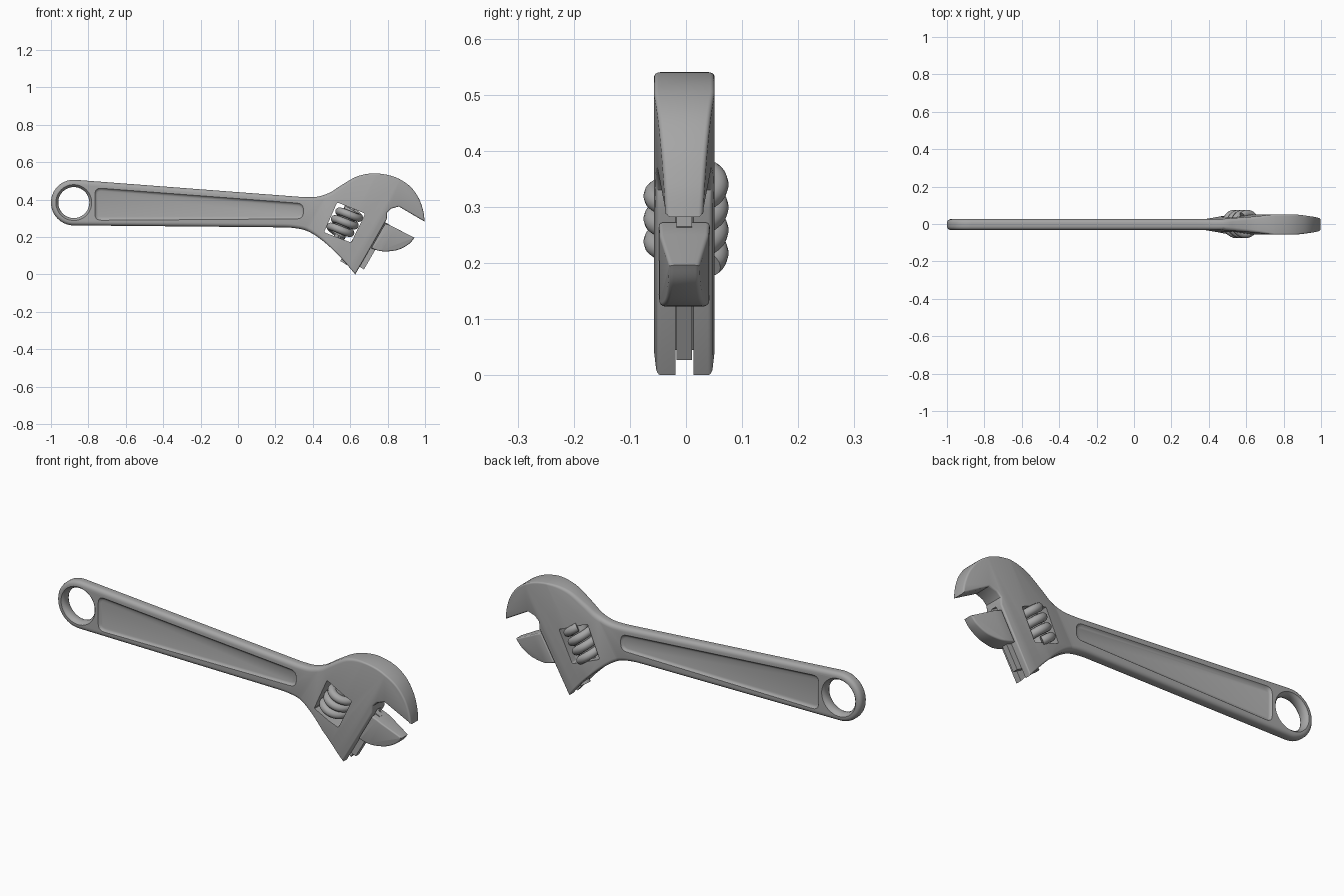
import bpy, bmesh
from math import sin, cos, pi, radians
from mathutils import Vector

cube = bpy.data.objects.get("Cube")
if cube:
    bpy.data.objects.remove(cube, do_unlink=True)

steel = bpy.data.materials.new("grey steel")
steel.use_nodes = True
GREY = (0.38, 0.38, 0.38, 1)
steel.diffuse_color = GREY
steel.node_tree.nodes["Principled BSDF"].inputs["Base Color"].default_value = GREY

# The head is tilted: u runs across the jaw slide, v along it
C, S = cos(radians(30)), sin(radians(30))


def tilted(u, v, y):
    return Vector((C * u + S * v, y, C * v - S * u))


def across(x, z):
    return C * x - S * z


def lerp(table, t):
    if t <= table[0][0]:
        return table[0][1]
    for (a, p), (b, q) in zip(table, table[1:]):
        if t <= b:
            return p + (q - p) * (t - a) / (b - a)
    return table[-1][1]


def finish(name, bm):
    bmesh.ops.recalc_face_normals(bm, faces=bm.faces[:])
    mesh = bpy.data.meshes.new(name)
    bm.to_mesh(mesh)
    bm.free()
    mesh.materials.append(steel)
    obj = bpy.data.objects.new(name, mesh)
    bpy.context.collection.objects.link(obj)
    return obj


def skin(bm, rings):
    loops = [[bm.verts.new(p) for p in ring] for ring in rings]
    n = len(loops[0])
    for a, b in zip(loops, loops[1:]):
        for i in range(n):
            j = (i + 1) % n
            bm.faces.new((a[i], a[j], b[j], b[i]))
    bm.faces.new(loops[0][::-1])
    bm.faces.new(loops[-1])


def loft(name, rings):
    bm = bmesh.new()
    skin(bm, rings)
    return finish(name, bm)


def spline(pts, n=6):
    p = [Vector(q) for q in [pts[0]] + pts + [pts[-1]]]
    out = []
    for a, b, c, d in zip(p, p[1:], p[2:], p[3:]):
        for k in range(n):
            t = k / n
            out.append(0.5 * (2 * b + (c - a) * t + (2 * a - 5 * b + 4 * c - d) * t * t
                              + (3 * b - a - 3 * c + d) * t ** 3))
    return out + [p[-1]]


def rounded(pts, r, n=5):
    out = []
    for i, q in enumerate(pts):
        q, a, b = Vector(q), Vector(pts[i - 1]), Vector(pts[(i + 1) % len(pts)])
        a = q + (a - q).normalized() * r
        b = q + (b - q).normalized() * r
        for k in range(n + 1):
            t = k / n
            out.append(a * (1 - t) ** 2 + q * 2 * t * (1 - t) + b * t * t)
    return out


def inset(pts, amount):
    # Move a counter-clockwise outline inwards; amount is a function of the point
    out = []
    for i, p in enumerate(pts):
        d1 = (p - pts[i - 1]).normalized()
        d2 = (pts[(i + 1) % len(pts)] - p).normalized()
        n1, n2 = Vector((-d1.y, d1.x)), Vector((-d2.y, d2.x))
        out.append(p + (n1 + n2) / max(1 + n1.dot(n2), 0.4) * amount(p))
    return out


def plate(name, outline, thick, edge, steps=4):
    # Rounded plate whose half thickness and edge radius vary across the tilt
    outline = [Vector(p) for p in outline]
    rad = lambda p: lerp(edge, across(p.x, p.y))
    rings = []
    for k in range(steps + 1):
        a = k / steps * pi / 2
        pts = inset(outline, lambda p: rad(p) * (1 - cos(a)))
        rings.append((max(sin(a), 0.01), pts))
    layers = [(-s, pts) for s, pts in reversed(rings)] + rings
    bm = bmesh.new()
    skin(bm, [[Vector((p.x, s, p.y)) for p in pts] for s, pts in layers])
    for u, _ in thick:
        bmesh.ops.bisect_plane(bm, geom=bm.verts[:] + bm.edges[:] + bm.faces[:], dist=1e-6,
                               plane_co=tilted(u, 0, 0), plane_no=(C, 0, -S))
    for v in bm.verts:
        u = across(v.co.x, v.co.z)
        y = lerp(thick, u) - lerp(edge, u) * (1 - abs(v.co.y))
        v.co.y = y if v.co.y > 0 else -y
    return finish(name, bm)


def box(name, u0, u1, v0, v1, half):
    base = [(u0, v0), (u1, v0), (u1, v1), (u0, v1)]
    return loft(name, [[tilted(u, v, y) for u, v in base] for y in (-half, half)])


def rod(name, u, v0, v1, r, n=32):
    return loft(name, [[tilted(u + r * cos(2 * pi * k / n), v, r * sin(2 * pi * k / n))
                        for k in range(n)] for v in (v0, v1)])


def cut(obj, cutter):
    cutter.hide_render = True
    mod = obj.modifiers.new("cut", "BOOLEAN")
    mod.operation, mod.solver, mod.object = "DIFFERENCE", "EXACT", cutter
    bpy.context.view_layer.objects.active = obj
    bpy.ops.object.modifier_apply(modifier=mod.name)
    bpy.data.objects.remove(cutter, do_unlink=True)


# Body: hanging ring, handle, neck and fixed upper jaw in one outline
RX, RZ, RR = -0.878, 0.384, 0.122
ring_arc = [(RX + RR * cos(a), RZ + RR * sin(a))
            for a in (radians(85.6 + 184.4 * k / 28) for k in range(29))]
under = spline([(0.2, 0.252), (0.29, 0.249), (0.37, 0.232), (0.45, 0.182), (0.54, 0.1), (0.627, 0)])
throat = [(0.795, 0.295), (0.797, 0.33), (0.82, 0.352), (0.86, 0.363)]
crown = spline([(0.998, 0.282), (0.99, 0.34), (0.965, 0.41), (0.915, 0.475), (0.835, 0.522),
                (0.735, 0.54), (0.64, 0.525), (0.55, 0.475), (0.49, 0.437), (0.42, 0.415), (0.34, 0.414)])
body = plate("wrench_body", ring_arc + under + throat + crown,
             [(0.2, 0.029), (0.38, 0.054), (0.5, 0.054), (0.73, 0.032)],
             [(0.2, 0.02), (0.38, 0.008)])

# Flared hanging hole
flare = [(-0.05, 0.1), (-0.029, 0.096), (-0.021, 0.088), (-0.01, 0.083)]
flare += [(-y, r) for y, r in reversed(flare)]
cut(body, loft("hole_cutter", [[Vector((RX + r * cos(pi * k / 24), y, RZ + r * sin(pi * k / 24)))
                                for k in range(48)] for y, r in flare]))

# Recessed panel on each side of the handle
panel = rounded([(-0.765, 0.289), (0.35, 0.297), (0.35, 0.379), (-0.765, 0.463)], 0.035)
for side in (-1, 1):
    steps = [(0.045, -0.006), (0.029, 0), (0.022, 0.006), (0.019, 0.014)]
    cut(body, loft("panel_cutter", [[Vector((p.x, side * y, p.y)) for p in inset(panel, lambda q: d)]
                                    for y, d in steps]))

# Window for the worm, bore for the rack and slot for the lower jaw
window = rounded([(0.46, 0.225), (0.605, 0.17), (0.68, 0.325), (0.53, 0.385)], 0.008, 3)
cut(body, loft("window_cutter", [[Vector((p.x, y, p.y)) for p in window] for y in (-0.1, 0.1)]))
cut(body, rod("bore_cutter", 0.466, 0.2, 0.645, 0.033))
cut(body, box("slot_cutter", 0.47, 0.62, 0.19, 0.655, 0.016))

# Sliding lower jaw with its web and rack
jaw_under = spline([(0.712, 0.14), (0.755, 0.126), (0.8, 0.123), (0.86, 0.133), (0.915, 0.163), (0.943, 0.196)])
jaw = plate("lower_jaw", jaw_under + [Vector((0.815, 0.262)), Vector((0.787, 0.272))],
            [(0.54, 0.046), (0.6, 0.044), (0.72, 0.026)], [(0.54, 0.007)])
web = box("jaw_web", 0.466, 0.57, 0.36, 0.635, 0.014)
rack = rod("jaw_rack", 0.466, 0.335, 0.64, 0.029)

# Worm screw: coiled thread around a core on a pin
WU, WV, PITCH, TURNS = 0.355, 0.527, 0.047, 3.2
coil = []
for i in range(128 + 1):
    turn = TURNS * (i / 128 - 0.5)
    a = 2 * pi * turn - pi / 2
    ring = []
    for k in range(12):
        b = 2 * pi * k / 12
        r = 0.055 + 0.021 * cos(b)
        ring.append(tilted(WU + r * cos(a), WV + PITCH * turn + 0.021 * sin(b), r * sin(a)))
    coil.append(ring)
thread = loft("worm_thread", coil)
core = rod("worm_core", WU, WV - 0.078, WV + 0.078, 0.042)
pin = rod("worm_pin", WU, WV - 0.13, WV + 0.13, 0.013, 16)

for obj in (body, jaw, web, rack):
    obj.location.y = -0.003

bpy.ops.object.select_all(action="DESELECT")
for obj in (body, jaw, web, rack, thread, core, pin):
    obj.select_set(True)
bpy.context.view_layer.objects.active = body
bpy.ops.object.shade_smooth_by_angle(angle=radians(32))
